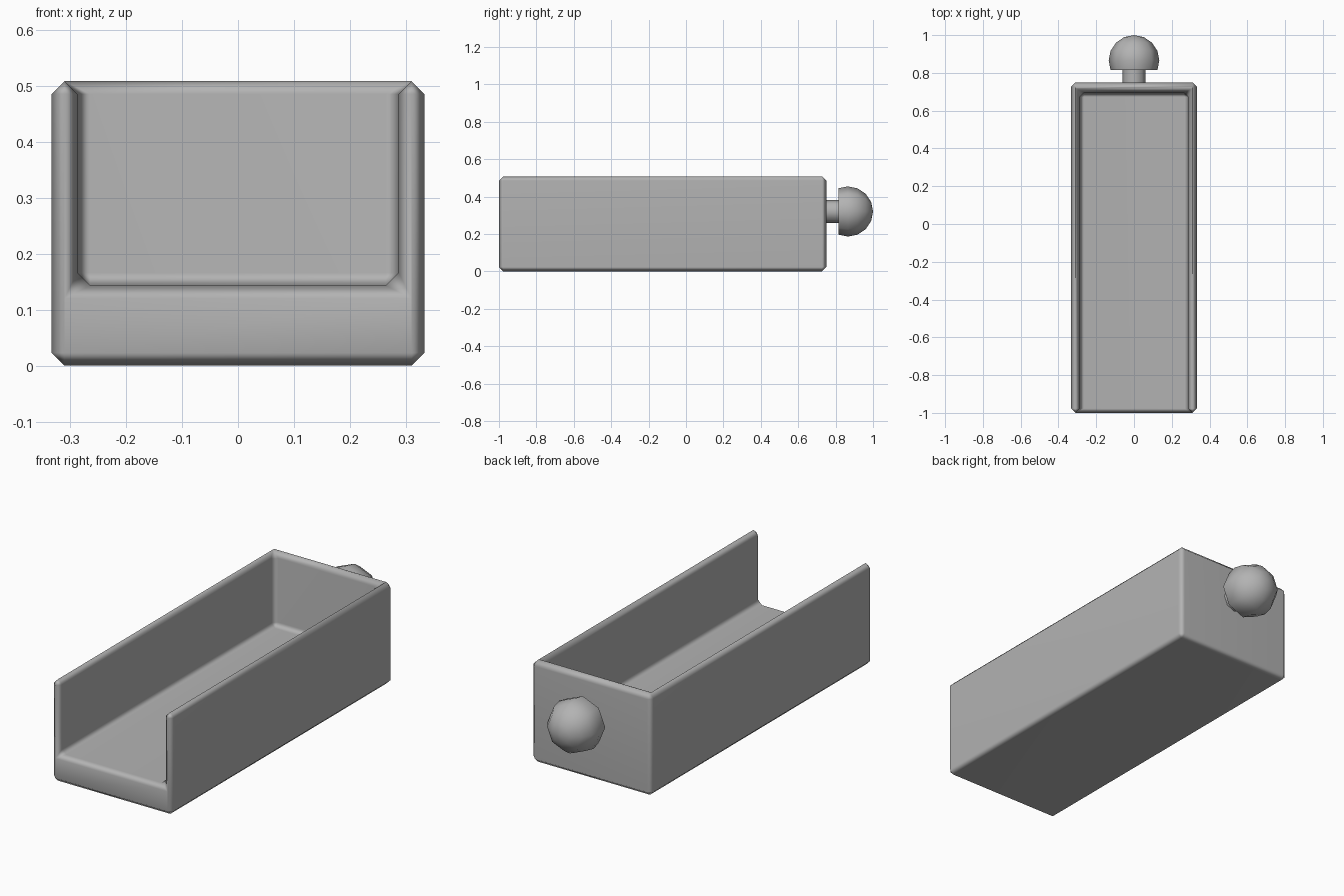
import bpy, bmesh
from math import cos, sin, pi, radians

if "Cube" in bpy.data.objects:
    bpy.data.objects.remove(bpy.data.objects["Cube"])

grey = bpy.data.materials.new("dark_grey")
grey.diffuse_color = (0.45, 0.45, 0.45, 1)
grey.use_nodes = True
grey.node_tree.nodes["Principled BSDF"].inputs["Base Color"].default_value = grey.diffuse_color


def box(name, lo, hi):
    bm = bmesh.new()
    bmesh.ops.create_cube(bm, size=1)
    for v in bm.verts:
        v.co = [lo[i] + (v.co[i] + 0.5) * (hi[i] - lo[i]) for i in range(3)]
    return finish(name, bm)


def finish(name, bm):
    me = bpy.data.meshes.new(name)
    bmesh.ops.recalc_face_normals(bm, faces=bm.faces)
    bm.to_mesh(me)
    bm.free()
    me.materials.append(grey)
    ob = bpy.data.objects.new(name, me)
    bpy.context.collection.objects.link(ob)
    return ob


def apply_and_smooth(ob):
    bpy.ops.object.select_all(action='DESELECT')
    bpy.context.view_layer.objects.active = ob
    ob.select_set(True)
    for m in list(ob.modifiers):
        bpy.ops.object.modifier_apply(modifier=m.name)
    bpy.ops.object.shade_smooth_by_angle(angle=radians(60))


def lathe(name, profile, sides, z):
    # profile is (radius, y), turned about the y axis, capped or closed to a tip
    bm = bmesh.new()
    rings = [[bm.verts.new((r * cos(2 * pi * i / sides), y, z + r * sin(2 * pi * i / sides)))
              for i in range(sides)] for r, y in profile]
    for a, b in zip(rings, rings[1:]):
        for i in range(sides):
            j = (i + 1) % sides
            bm.faces.new((a[i], a[j], b[j], b[i]))
    bm.faces.new(rings[0])
    bmesh.ops.remove_doubles(bm, verts=bm.verts, dist=1e-5)
    return finish(name, bm)


# Tray: box hollowed out through the top and front, then chamfered to ridged rims
tray = box("tray", (-0.333, -1, 0), (0.333, 0.75, 0.508))
cutter = box("tray_cutter", (-0.287, -1.2, 0.143), (0.287, 0.695, 0.8))
cutter.hide_render = True
cut = tray.modifiers.new("hollow", 'BOOLEAN')
cut.operation, cut.solver, cut.object = 'DIFFERENCE', 'EXACT', cutter
bev = tray.modifiers.new("chamfer", 'BEVEL')
bev.width, bev.segments = 0.02295, 1
bev.limit_method, bev.angle_limit = 'ANGLE', radians(30)
weld = tray.modifiers.new("ridge_weld", 'WELD')
weld.merge_threshold = 0.0005
apply_and_smooth(tray)
bpy.data.objects.remove(cutter)

# Keep the large tray panels flat while the chamfers blend
wn = tray.modifiers.new("flat_panels", 'WEIGHTED_NORMAL')
wn.keep_sharp = True

# Back knob: eight-sided neck and a ball with a flat base
R, CY = 0.134, 0.866
ball = [(R * cos(k * pi / 8), CY + R * sin(k * pi / 8)) for k in range(-1, 5)]
knob = lathe("knob", [(0.062, 0.73), (0.062, ball[0][1])] + ball, 8, 0.32)
apply_and_smooth(knob)
